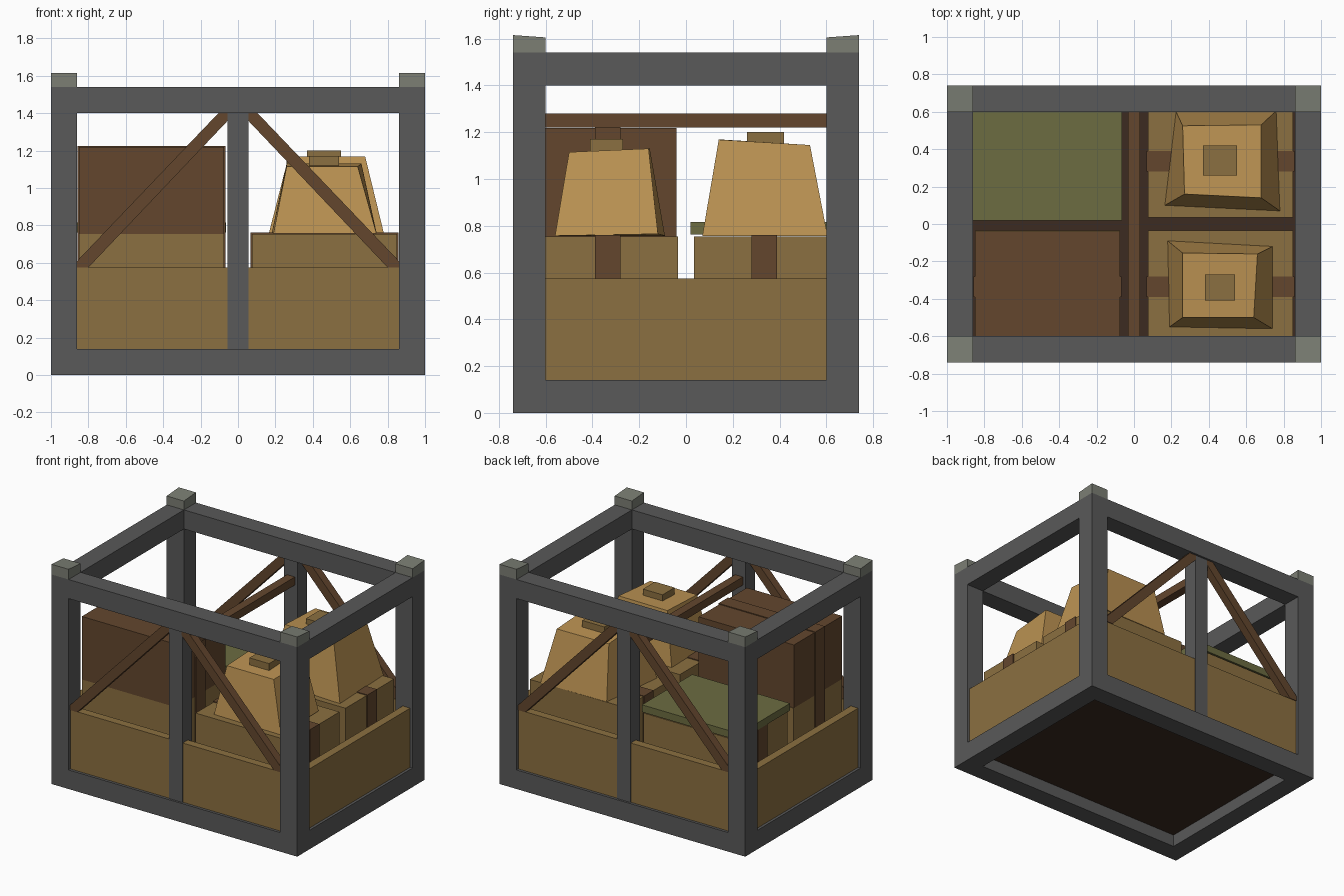
import bpy

if "Cube" in bpy.data.objects:
    bpy.data.objects.remove(bpy.data.objects["Cube"], do_unlink=True)


def material(name, rgb):
    m = bpy.data.materials.new(name)
    m.use_nodes = True
    m.diffuse_color = (*rgb, 1)
    m.node_tree.nodes["Principled BSDF"].inputs["Base Color"].default_value = (*rgb, 1)
    return m


STEEL = material("dark grey steel", (0.1, 0.1, 0.1))
CAP = material("pale grey steel", (0.2, 0.21, 0.175))
TAN = material("tan wood", (0.26, 0.16, 0.052))
SACK = material("golden canvas", (0.5, 0.29, 0.085))
BROWN = material("brown wood", (0.125, 0.062, 0.027))
FLOOR = material("dark floor", (0.045, 0.024, 0.015))
GREEN = material("olive cloth", (0.15, 0.15, 0.053))


def loft(name, ring_a, ring_b, mat):
    """Solid joining two rings with the same number of points."""
    n = len(ring_a)
    faces = [tuple(range(n - 1, -1, -1)), tuple(range(n, 2 * n))]
    faces += [(i, (i + 1) % n, n + (i + 1) % n, n + i) for i in range(n)]
    mesh = bpy.data.meshes.new(name)
    mesh.from_pydata(list(ring_a) + list(ring_b), [], faces)
    mesh.materials.append(mat)
    obj = bpy.data.objects.new(name, mesh)
    bpy.context.collection.objects.link(obj)
    # keep normals pointing outwards
    import bmesh
    bm = bmesh.new()
    bm.from_mesh(mesh)
    bmesh.ops.recalc_face_normals(bm, faces=bm.faces)
    bm.to_mesh(mesh)
    bm.free()
    return obj


def box(name, x, y, z, mat):
    ring = [(x[0], y[0]), (x[1], y[0]), (x[1], y[1]), (x[0], y[1])]
    return loft(name, [(*p, z[0]) for p in ring], [(*p, z[1]) for p in ring], mat)


def span(sign, a, b):
    """Range a..b measured outwards on the given side."""
    return tuple(sorted((sign * a, sign * b)))


X, Y, T, H = 1.0, 0.74, 0.14, 1.54
XI, YI = X - T, Y - T

# Steel frame: corner posts, caps and rails
for sx, side in ((-1, "right"), (1, "left")):
    for sy, end in ((-1, "front"), (1, "back")):
        px, py = span(sx, XI, X), span(sy, YI, Y)
        box(f"{end}_{side}_post", px, py, (0, H), STEEL)
        ring = [(px[i], py[j]) for i, j in ((0, 0), (1, 0), (1, 1), (0, 1))]
        top = [(x, y, 1.615 if abs(y) > 0.7 else 1.605) for x, y in ring]
        loft(f"{end}_{side}_cap", [(*p, H) for p in ring], top, CAP)
for level, z in (("bottom", (0, T)), ("top", (H - T, H))):
    for s, end, side in ((-1, "front", "right"), (1, "back", "left")):
        box(f"{level}_{end}_rail", (-XI, XI), span(s, YI, Y), z, STEEL)
        box(f"{level}_{side}_rail", span(s, XI, X), (-YI, YI), z, STEEL)

# Floor and the long beam between the middle posts
box("floor", (-XI, XI), (-YI, YI), (0.09, 0.14), FLOOR)
box("centre_beam", (-0.032, 0.032), (-0.615, 0.615), (1.22, 1.28), BROWN)

# Middle posts, low wall panels and diagonal braces
BRACE = [(0.86, 0.575), (0.80, 0.575), (0.05, 1.365), (0.05, 1.4), (0.105, 1.4), (0.86, 0.61)]
for s, end, side in ((-1, "front", "right"), (1, "back", "left")):
    box(f"{end}_middle_post", (-0.055, 0.055), span(s, 0.615, 0.725), (T, H - T), STEEL)
    box(f"{side}_panel", span(s, 0.92, 0.98), (-YI, YI), (T, 0.575), TAN)
    for sx, half in ((-1, "right"), (1, "left")):
        box(f"{end}_{half}_panel", span(sx, 0.055, XI), span(s, 0.66, 0.72), (T, 0.575), TAN)
        loft(f"{end}_{half}_brace",
             [(sx * x, s * 0.665, z) for x, z in BRACE],
             [(sx * x, s * 0.725, z) for x, z in BRACE], BROWN)

# Crates, each wrapped by a strap
for sx, side in ((-1, "right"), (1, "left")):
    for sy, end in ((-1, "front"), (1, "back")):
        stacked = sx < 0 and sy < 0
        box(f"{end}_{side}_crate", span(sx, 0.075, 0.85), span(sy, 0.035, 0.6), (T, 0.755), TAN)
        box(f"{end}_{side}_strap", span(sx, 0.068, 0.857), span(sy, 0.28, 0.39),
            (T, 1.224 if stacked else 0.761), BROWN)

# Load on the right-hand crates: big brown box and olive cover
box("brown_box", (-0.85, -0.075), (-0.6, -0.04), (0.755, 1.218), BROWN)
box("olive_cover", (-0.86, -0.065), (0.02, 0.605), (0.762, 0.815), GREEN)

# Tapered sacks with square knots on the left-hand crates
loft("front_sack",
     [(0.19, -0.55, 0.757), (0.74, -0.56, 0.757), (0.74, -0.12, 0.765), (0.18, -0.09, 0.757)],
     [(0.26, -0.5, 1.115), (0.64, -0.5, 1.115), (0.66, -0.16, 1.13), (0.26, -0.155, 1.13)], SACK)
box("front_sack_knot", (0.38, 0.54), (-0.41, -0.27), (1.1, 1.17), TAN)
loft("back_sack",
     [(0.165, 0.1, 0.757), (0.78, 0.07, 0.757), (0.76, 0.605, 0.757), (0.225, 0.6, 0.757)],
     [(0.27, 0.16, 1.168), (0.68, 0.14, 1.168), (0.68, 0.53, 1.145), (0.26, 0.525, 1.145)], SACK)
box("back_sack_knot", (0.37, 0.55), (0.26, 0.42), (1.13, 1.2), TAN)
